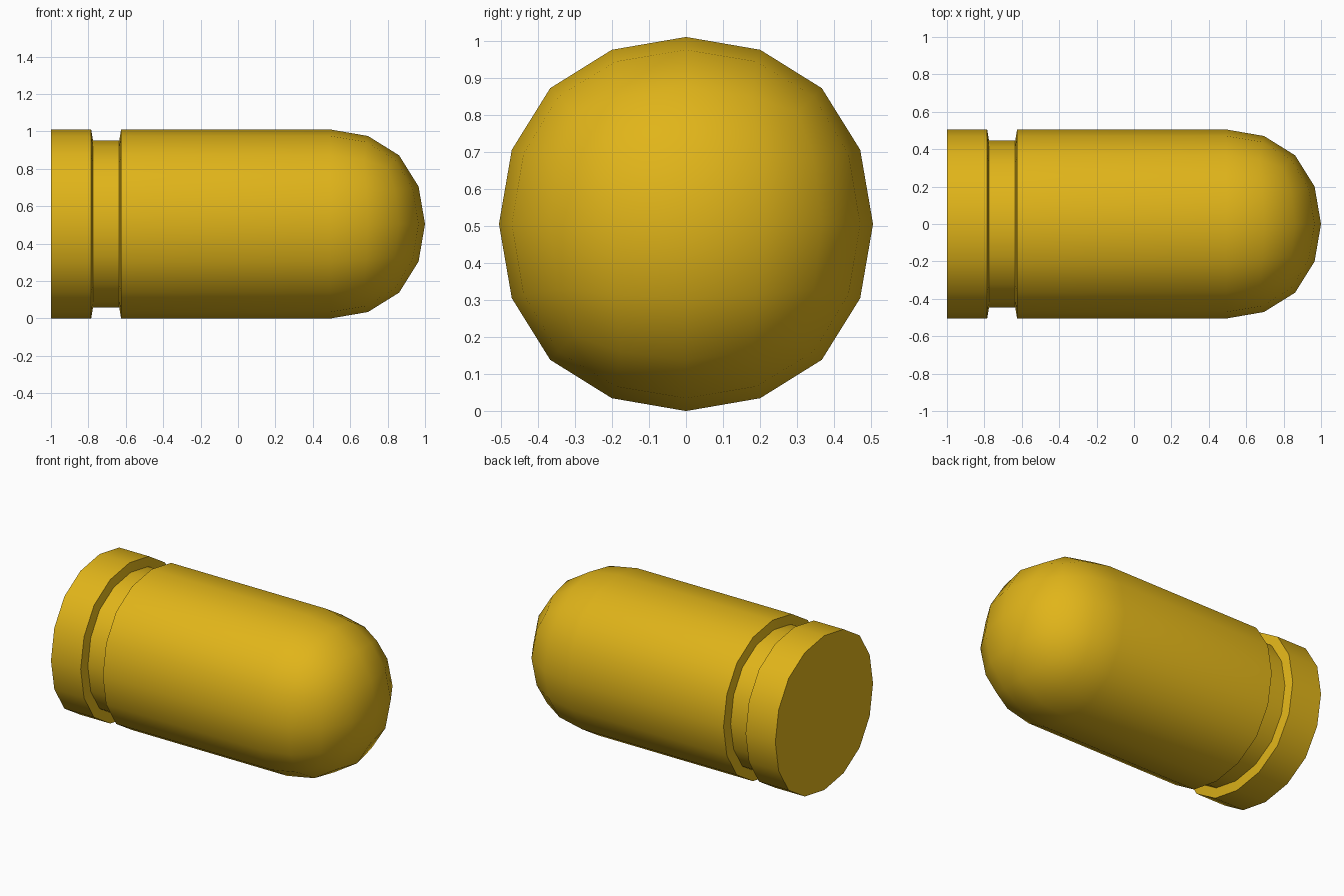
import bpy, bmesh
from mathutils import Vector

if "Cube" in bpy.data.objects:
    bpy.data.objects.remove(bpy.data.objects["Cube"])

R = 0.505      # outer radius
X_DOME = 0.495 # where the dome meets the straight body

# Rounded dome: smoothed cube gives a 16-sided quad ball
bpy.ops.mesh.primitive_cube_add(size=2)
shell = bpy.context.object
shell.name = "domed_capsule_body"
sub = shell.modifiers.new("round", 'SUBSURF')
sub.levels = 2
bpy.ops.object.modifier_apply(modifier=sub.name)

bm = bmesh.new()
bm.from_mesh(shell.data)
scale = R / max(v.co.x for v in bm.verts)
for v in bm.verts:
    v.co *= scale

# Keep the half facing +x
bmesh.ops.bisect_plane(bm, geom=bm.verts[:] + bm.edges[:] + bm.faces[:], dist=1e-4,
                       plane_co=(0, 0, 0), plane_no=(1, 0, 0), clear_inner=True)
for v in bm.verts:
    v.co.x += X_DOME

# Straight body, groove and base band: (x, radius factor)
PROFILE = [(-0.625, 1), (-0.635, 0.882), (-0.775, 0.882), (-0.785, 1), (-1.0, 1)]
rim = [e for e in bm.edges if e.is_boundary]
factor = 1
for x, k in PROFILE:
    new = bmesh.ops.extrude_edge_only(bm, edges=rim)["geom"]
    rim = [g for g in new if isinstance(g, bmesh.types.BMEdge)]
    for v in (g for g in new if isinstance(g, bmesh.types.BMVert)):
        v.co = Vector((x, v.co.y * k / factor, v.co.z * k / factor))
    factor = k

# Flat base
bmesh.ops.contextual_create(bm, geom=rim)
for v in bm.verts:
    v.co.z += R
bmesh.ops.recalc_face_normals(bm, faces=bm.faces[:])
bm.to_mesh(shell.data)
bm.free()

# Brass colour
mat = bpy.data.materials.new("brass")
mat.diffuse_color = (0.75, 0.46, 0.01, 1)
mat.use_nodes = True
mat.node_tree.nodes["Principled BSDF"].inputs["Base Color"].default_value = mat.diffuse_color
shell.data.materials.append(mat)
bpy.ops.object.shade_smooth_by_angle()
